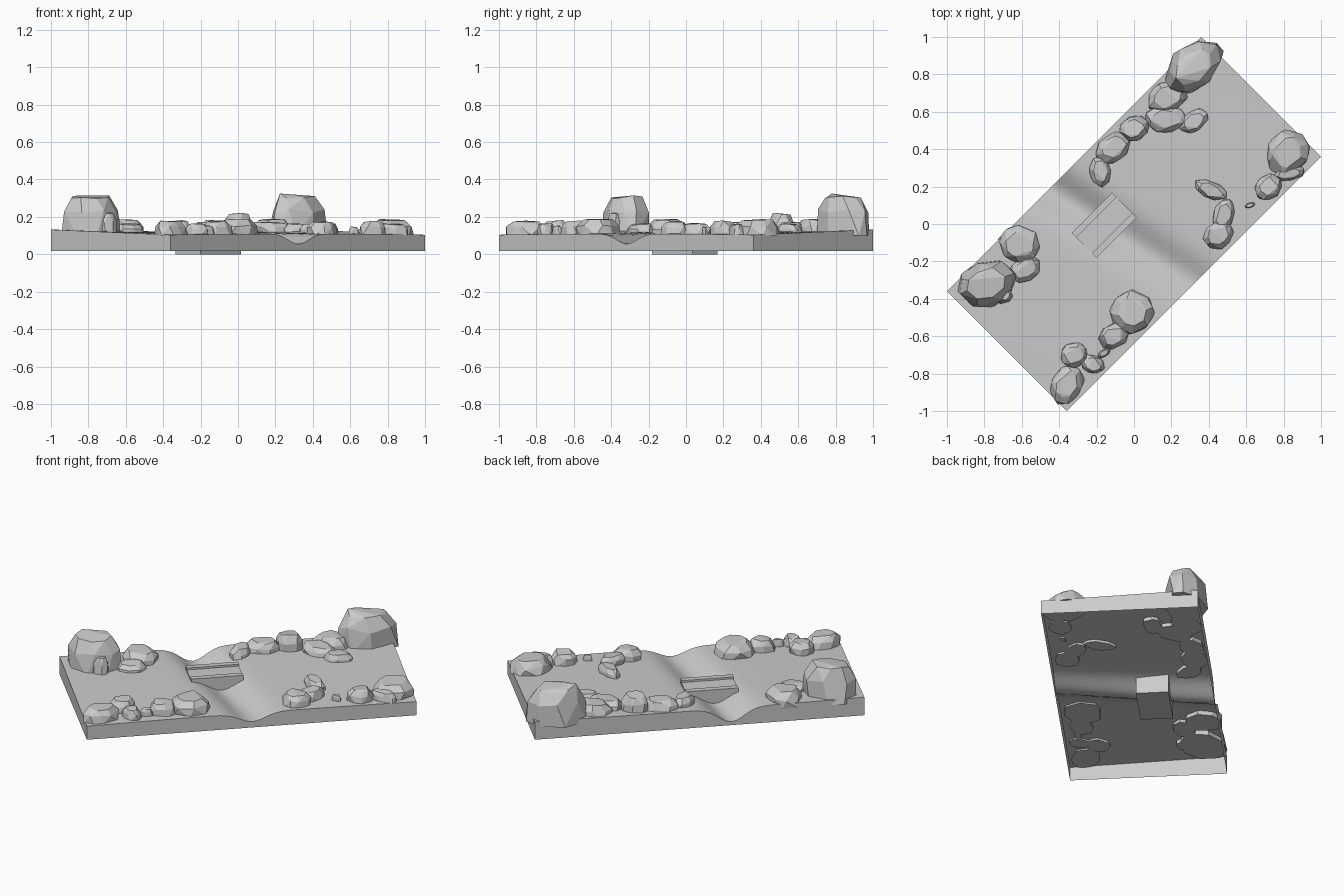
import bpy, bmesh, math, random
from mathutils import Vector

if "Cube" in bpy.data.objects:
    bpy.data.objects.remove(bpy.data.objects["Cube"])

R2 = math.sqrt(2)
HU, HV = 0.9617, 0.4525      # half length and half width of the slab
BASE = 0.018                 # lower rim of the slab


def world(u, v, z):
    """Slab axes (u along, v across) turned 45 degrees into world axes."""
    return Vector(((u - v) / R2, (u + v) / R2, z))


def ground(u, v):
    """Gentle ground with a slanting gully across it."""
    z = 0.118 + 0.008 * v / HV + 0.006 * (u / HU) ** 2 * (v / HV)
    centre = -0.09 - 0.21 * v
    depth = 0.071 + 0.035 * v
    return z - depth * math.exp(-((u - centre) / 0.105) ** 2)


def finish(name, bm):
    bmesh.ops.recalc_face_normals(bm, faces=bm.faces)
    me = bpy.data.meshes.new(name)
    bm.to_mesh(me)
    bm.free()
    ob = bpy.data.objects.new(name, me)
    bpy.context.collection.objects.link(ob)
    return ob


# Ground surface with four side walls, open underneath
NU, NV = 64, 24
bm = bmesh.new()
grid = []
for i in range(NU + 1):
    u = HU * (2 * i / NU - 1)
    row = []
    for j in range(NV + 1):
        v = HV * (2 * j / NV - 1)
        row.append(bm.verts.new(world(u, v, ground(u, v))))
    grid.append(row)
for i in range(NU):
    for j in range(NV):
        f = bm.faces.new((grid[i][j], grid[i + 1][j], grid[i + 1][j + 1], grid[i][j + 1]))
        f.smooth = True
rim = [e for e in bm.edges if e.is_boundary]
for e in rim:
    e.smooth = False
skirt = bmesh.ops.extrude_edge_only(bm, edges=rim)["geom"]
for g in skirt:
    if isinstance(g, bmesh.types.BMVert):
        g.co.z = BASE
    elif isinstance(g, bmesh.types.BMFace):
        g.smooth = False
finish("ground", bm)


# Bridge: solid block with a raised rail along each side
def block(name, u0, u1, v0, v1, z0, z1):
    bm = bmesh.new()
    for u in (u0, u1):
        for v in (v0, v1):
            for z in (z0, z1):
                bm.verts.new(world(u, v, z))
    bmesh.ops.convex_hull(bm, input=bm.verts)
    bmesh.ops.dissolve_limit(bm, angle_limit=0.01, verts=bm.verts, edges=bm.edges)
    finish(name, bm)


U0, U1, V0, V1, RAIL = -0.27, 0.035, 0.014, 0.202, 0.035
block("bridge_deck", U0, U1, V0, V1, 0.0, 0.12)
block("bridge_rail_near", U0, U1, V0, V0 + RAIL, 0.115, 0.132)
block("bridge_rail_far", U0, U1, V1 - RAIL, V1, 0.115, 0.132)


# Boulders: jittered, tapering rings wrapped in a convex hull
def boulder(name, x, y, ra, rb, deg, top, sides=8):
    foot = 0.1
    bm = bmesh.new()
    c, s = math.cos(math.radians(deg)), math.sin(math.radians(deg))
    for radius, h in ((1.0, 0.0), (0.93, 0.6), (0.66, 0.96)):
        phase = random.uniform(0, 1)
        for k in range(sides):
            a = 2 * math.pi * (k + phase + random.uniform(-0.25, 0.25)) / sides
            r = radius * random.uniform(0.9, 1.05)
            p, q = r * ra * math.cos(a), r * rb * math.sin(a)
            hz = h + (random.uniform(-0.1, 0.04) if h else 0)
            bm.verts.new((x + p * c - q * s, y + p * s + q * c, foot + (top - foot) * hz))
    res = bmesh.ops.convex_hull(bm, input=bm.verts)
    loose = [v for v in bm.verts if not v.link_faces]
    bmesh.ops.delete(bm, geom=loose, context='VERTS')
    bmesh.ops.dissolve_limit(bm, angle_limit=math.radians(10), verts=bm.verts, edges=bm.edges)
    finish(name, bm)


random.seed(4)
# x, y, long radius, short radius, turn, top height
groups = {
    "back_boulder": [
        (0.32, 0.84, 0.185, 0.125, 45, 0.325), (0.18, 0.68, 0.12, 0.09, 20, 0.19),
        (0.17, 0.56, 0.12, 0.075, 0, 0.175), (0.32, 0.55, 0.09, 0.06, 35, 0.165),
        (0.00, 0.51, 0.085, 0.07, 20, 0.222), (-0.11, 0.41, 0.11, 0.08, 35, 0.185),
        (-0.18, 0.28, 0.085, 0.06, 100, 0.175)],
    "right_boulder": [
        (0.82, 0.38, 0.13, 0.115, 60, 0.19), (0.83, 0.27, 0.09, 0.04, 10, 0.165),
        (0.72, 0.20, 0.08, 0.07, 45, 0.18), (0.62, 0.10, 0.03, 0.015, 20, 0.15),
        (0.41, 0.18, 0.10, 0.05, -25, 0.165), (0.48, 0.05, 0.09, 0.06, 70, 0.17),
        (0.45, -0.06, 0.09, 0.075, 30, 0.18)],
    "left_boulder": [
        (-0.79, -0.32, 0.17, 0.125, 28, 0.325), (-0.61, -0.11, 0.12, 0.105, -20, 0.19),
        (-0.58, -0.24, 0.095, 0.07, 30, 0.165), (-0.70, -0.38, 0.055, 0.05, 20, 0.225)],
    "front_boulder": [
        (-0.01, -0.47, 0.125, 0.12, -20, 0.19), (-0.11, -0.60, 0.085, 0.07, 30, 0.18),
        (-0.32, -0.70, 0.08, 0.07, 20, 0.185), (-0.22, -0.75, 0.07, 0.05, -20, 0.165),
        (-0.36, -0.86, 0.115, 0.085, 60, 0.18), (-0.16, -0.69, 0.04, 0.02, 30, 0.155)],
}
for name, rocks in groups.items():
    for n, rock in enumerate(rocks, 1):
        boulder(f"{name}_{n}", *rock)
